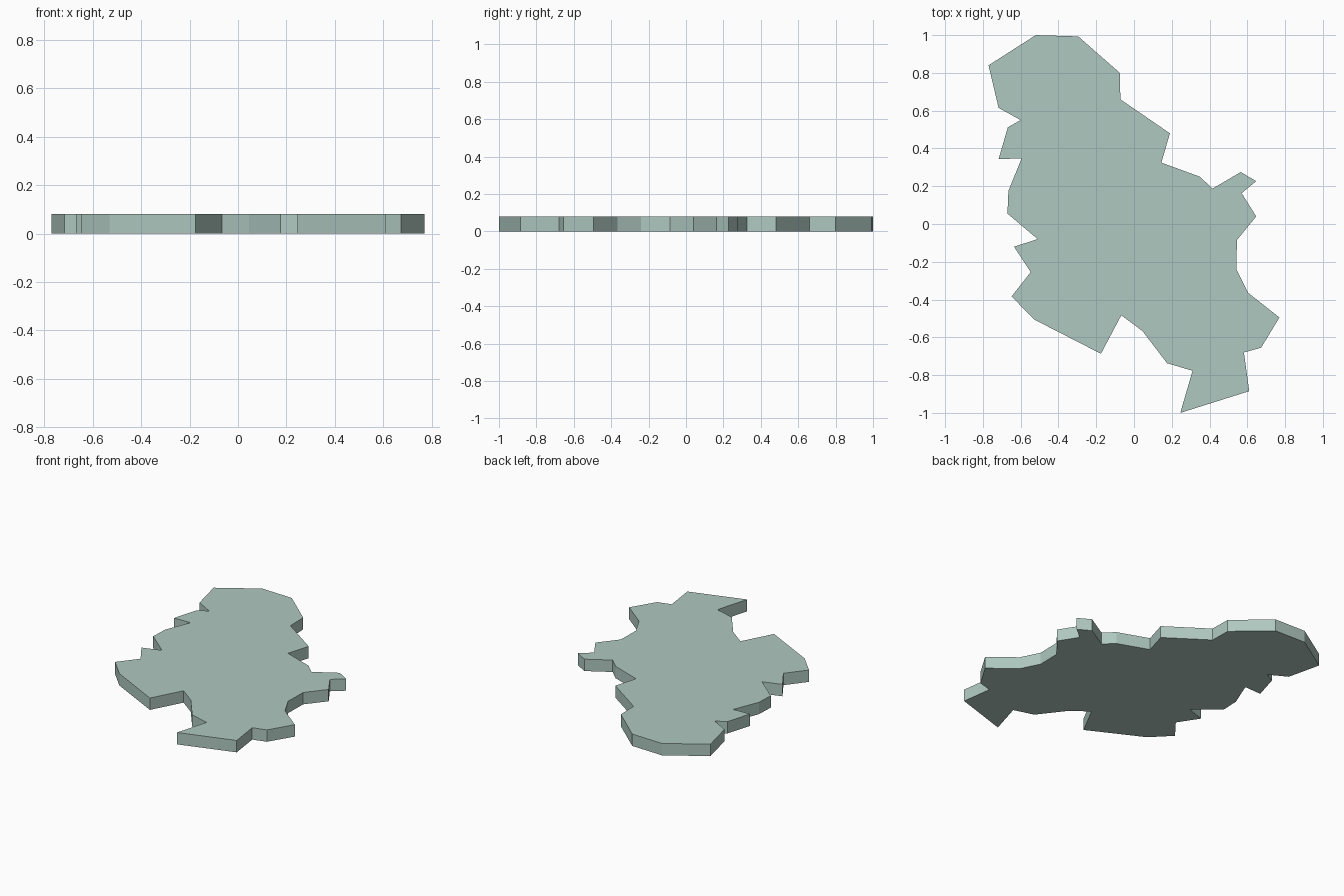
import bpy, bmesh

THICKNESS = 0.08

# Outline of the slab, clockwise seen from above, starting at the top edge
outline = [
    (-0.52, 1.0), (-0.295, 0.993), (-0.075, 0.80), (-0.072, 0.66),
    (0.19, 0.48), (0.145, 0.325), (0.35, 0.25), (0.415, 0.187),
    (0.565, 0.275), (0.647, 0.227), (0.57, 0.163), (0.647, 0.04),
    (0.545, -0.085), (0.542, -0.24), (0.605, -0.365), (0.77, -0.495),
    (0.673, -0.655), (0.582, -0.68), (0.61, -0.885), (0.245, -1.0),
    (0.31, -0.777), (0.175, -0.737), (0.045, -0.567), (-0.067, -0.483),
    (-0.175, -0.687), (-0.53, -0.505), (-0.648, -0.383), (-0.547, -0.255),
    (-0.635, -0.12), (-0.51, -0.08), (-0.67, 0.055), (-0.665, 0.175),
    (-0.595, 0.348), (-0.717, 0.343), (-0.668, 0.512), (-0.6, 0.55),
    (-0.717, 0.615), (-0.77, 0.84),
]

# Flat slab: one face extruded straight up
bm = bmesh.new()
base = bm.faces.new([bm.verts.new((x, y, 0)) for x, y in outline])
top = bmesh.ops.extrude_face_region(bm, geom=[base], use_keep_orig=True)
raised = [g for g in top["geom"] if isinstance(g, bmesh.types.BMVert)]
bmesh.ops.translate(bm, verts=raised, vec=(0, 0, THICKNESS))
bmesh.ops.recalc_face_normals(bm, faces=bm.faces)

mesh = bpy.data.meshes.new("map_slab")
bm.to_mesh(mesh)
bm.free()
slab = bpy.data.objects.new("map_slab", mesh)
bpy.context.collection.objects.link(slab)

# Pale green-grey surface
mat = bpy.data.materials.new("pale_green")
mat.diffuse_color = (0.43, 0.58, 0.53, 1)
mesh.materials.append(mat)
